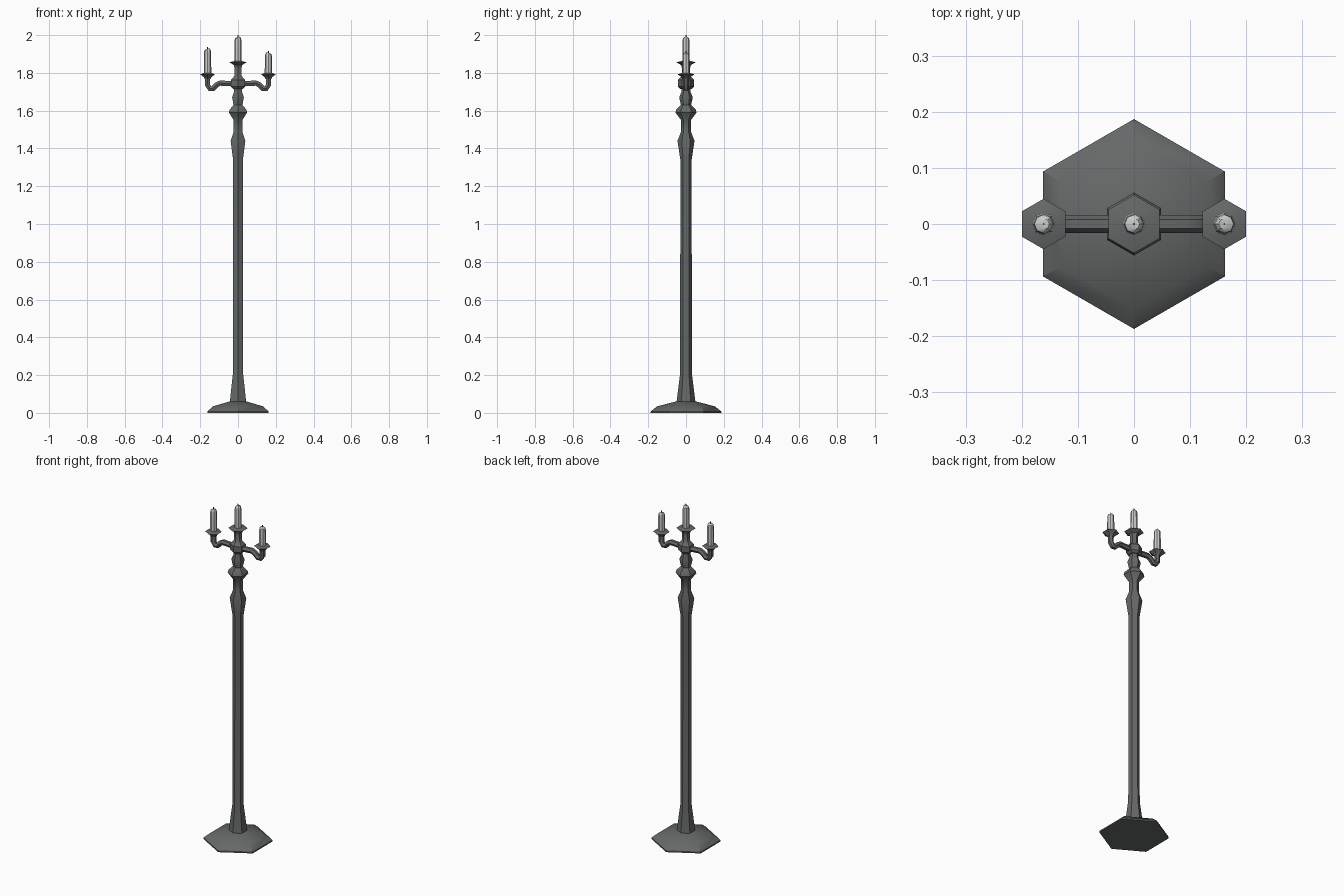
import bpy, bmesh, math
from mathutils import Vector

if "Cube" in bpy.data.objects:
    bpy.data.objects.remove(bpy.data.objects["Cube"])


def material(name, c):
    m = bpy.data.materials.new(name)
    m.diffuse_color = (c[0], c[1], c[2], 1)
    m.use_nodes = True
    m.node_tree.nodes["Principled BSDF"].inputs["Base Color"].default_value = m.diffuse_color
    return m


IRON = material("dark_iron", (0.13, 0.14, 0.138))
WAX = material("wax", (0.6, 0.6, 0.59))
WICK = material("wick", (0.05, 0.05, 0.05))


def rings_to_object(name, rings, mat, angle=35):
    """Skin a list of vertex rings and cap both ends."""
    bm = bmesh.new()
    vs = [[bm.verts.new(p) for p in ring] for ring in rings]
    n = len(vs[0])
    for a, b in zip(vs, vs[1:]):
        for i in range(n):
            j = (i + 1) % n
            bm.faces.new((a[i], a[j], b[j], b[i]))
    bm.faces.new(vs[0][::-1])
    bm.faces.new(vs[-1])
    bmesh.ops.recalc_face_normals(bm, faces=bm.faces)
    me = bpy.data.meshes.new(name)
    bm.to_mesh(me)
    bm.free()
    me.materials.append(mat)
    ob = bpy.data.objects.new(name, me)
    bpy.context.collection.objects.link(ob)
    bpy.ops.object.select_all(action='DESELECT')
    ob.select_set(True)
    bpy.context.view_layer.objects.active = ob
    bpy.ops.object.shade_smooth_by_angle(angle=math.radians(angle))
    return ob


def lathe(name, profile, mat, sides=6, x=0, tilt=0, angle=35):
    """Turned part from (radius, z) pairs, first corner on +y; tilt slants the last ring."""
    rings = []
    for k, (r, z) in enumerate(profile):
        t = tilt if k == len(profile) - 1 else 0
        ring = []
        for i in range(sides):
            a = math.pi / 2 + 2 * math.pi * i / sides
            ring.append((x + r * math.cos(a), r * math.sin(a), z + t * math.cos(a)))
        rings.append(ring)
    return rings_to_object(name, rings, mat, angle)


def arm(name, side):
    """Hexagonal tube following the bent arm in the xz plane."""
    pts = [Vector((side * x, 0, z)) for x, z in
           [(0.02, 1.742), (0.095, 1.746), (0.113, 1.737), (0.133, 1.717),
            (0.148, 1.716), (0.161, 1.735), (0.161, 1.785)]]
    rings = []
    for i, p in enumerate(pts):
        t = (pts[min(i + 1, len(pts) - 1)] - pts[max(i - 1, 0)]).normalized()
        nrm = t.cross(Vector((0, 1, 0)))
        rings.append([p + 0.016 * (Vector((0, 1, 0)) * math.cos(k * math.pi / 3)
                                   + nrm * math.sin(k * math.pi / 3)) for k in range(6)])
    return rings_to_object(name, rings, IRON, 40)


def candle(name, x, z0, z1, tilt):
    lathe(name, [(0.02, z0), (0.018, z1 - 0.028), (0.0165, z1 - 0.017), (0.010, z1 - 0.011)],
          WAX, 8, x, tilt)
    lathe(name + "_wick", [(0.002, z1 - 0.014), (0.002, z1)], WICK, 4, x)


# Foot
lathe("base", [(0.187, 0), (0.187, 0.008), (0.152, 0.035), (0.046, 0.062)], IRON)
# Pole with its turned knobs
lathe("pole", [(0.05, 0.058), (0.031, 0.21), (0.030, 1.34), (0.045, 1.44), (0.026, 1.49),
               (0.026, 1.55), (0.056, 1.59), (0.052, 1.605), (0.027, 1.63), (0.036, 1.67),
               (0.024, 1.70), (0.024, 1.73)], IRON)
# Hub joining the arms, with the middle socket and drip tray
lathe("hub", [(0.030, 1.715), (0.043, 1.727), (0.043, 1.762), (0.030, 1.775),
              (0.022, 1.785), (0.022, 1.83)], IRON)
lathe("middle_tray", [(0.022, 1.828), (0.026, 1.842), (0.052, 1.856), (0.022, 1.863)], IRON, angle=25)
candle("middle_candle", 0, 1.858, 2.0, 0.003)

# Side arms, trays and candles of differing height
for label, s, top in (("left", -1, 1.938), ("right", 1, 1.917)):
    arm(label + "_arm", s)
    lathe(label + "_tray", [(0.018, 1.768), (0.024, 1.778), (0.045, 1.792), (0.022, 1.800)],
          IRON, x=s * 0.161, angle=25)
    candle(label + "_candle", s * 0.161, 1.795, top, -0.003 * s)
